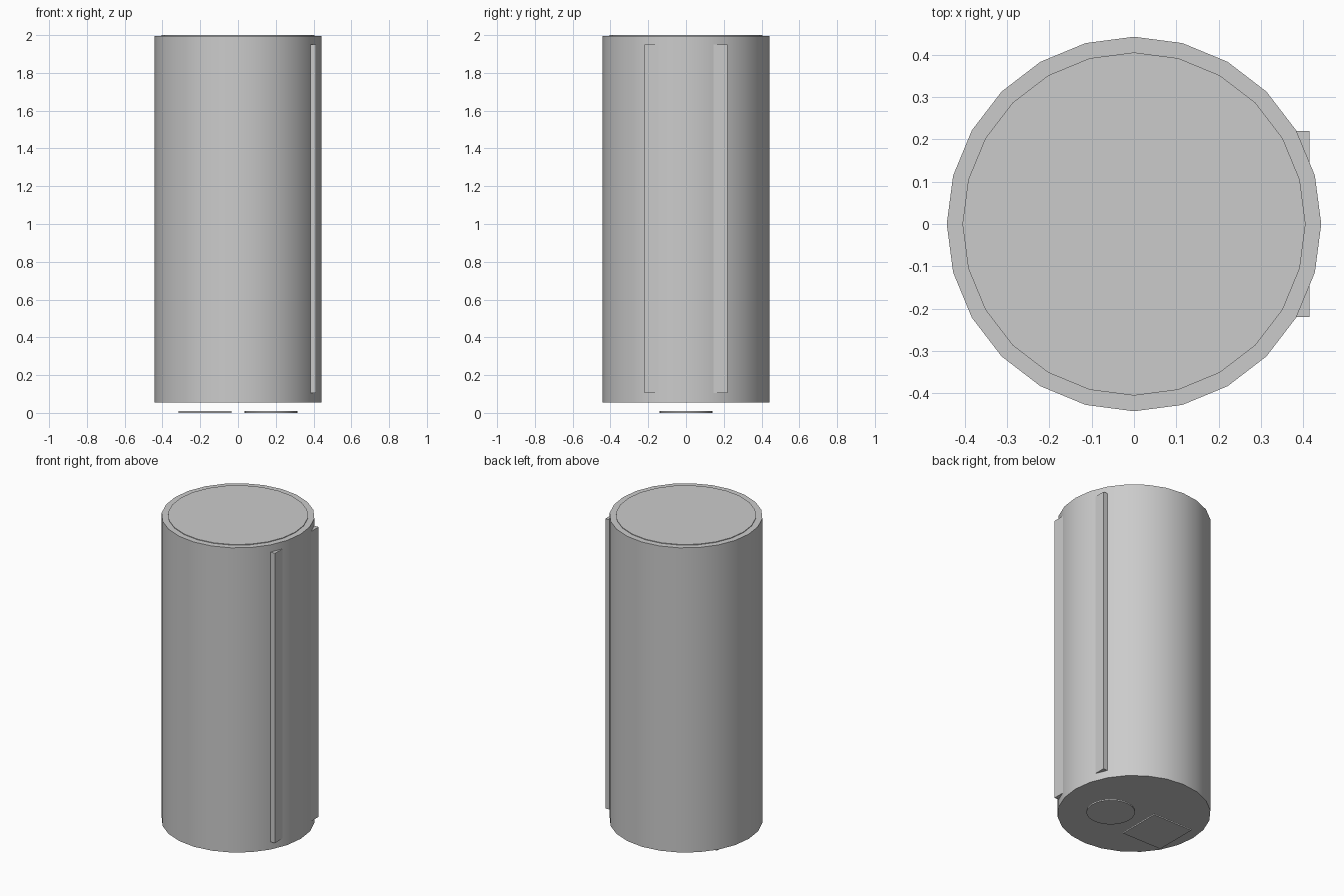
import bpy
import math

cube = bpy.data.objects.get("Cube")
if cube:
    bpy.data.objects.remove(cube, do_unlink=True)

# Single plain grey finish
grey = bpy.data.materials.new("plain grey")
grey.use_nodes = True
grey.diffuse_color = (0.6, 0.6, 0.6, 1)
grey.node_tree.nodes["Principled BSDF"].inputs["Base Color"].default_value = (0.6, 0.6, 0.6, 1)


def finish(name):
    obj = bpy.context.object
    obj.name = name
    obj.data.materials.append(grey)
    return obj


def cylinder(name, radius, bottom, top, x=0.0, sides=24):
    bpy.ops.mesh.primitive_cylinder_add(
        vertices=sides, radius=radius, depth=top - bottom,
        location=(x, 0, (bottom + top) / 2))
    obj = finish(name)
    bpy.ops.object.shade_smooth_by_angle(angle=math.radians(30))
    return obj


def box(name, low, high):
    center = [(a + b) / 2 for a, b in zip(low, high)]
    bpy.ops.mesh.primitive_cube_add(size=1, location=center)
    obj = finish(name)
    obj.scale = [b - a for a, b in zip(low, high)]
    bpy.ops.object.transform_apply(location=False, rotation=False, scale=True)
    return obj


# Main drum with a slightly raised top disc
cylinder("body", 0.442, 0.056, 1.996)
cylinder("top_disc", 0.405, 1.99, 2.0)

# Flat panel set into the left side, its long edges standing proud
box("side_panel", (0.37, -0.22, 0.105), (0.414, 0.22, 1.95))

# Thin pads below the body: one round, one square
cylinder("round_pad", 0.14, 0.0, 0.009, x=0.175, sides=32)
box("square_pad", (-0.315, -0.14, 0.0), (-0.035, 0.14, 0.009))
